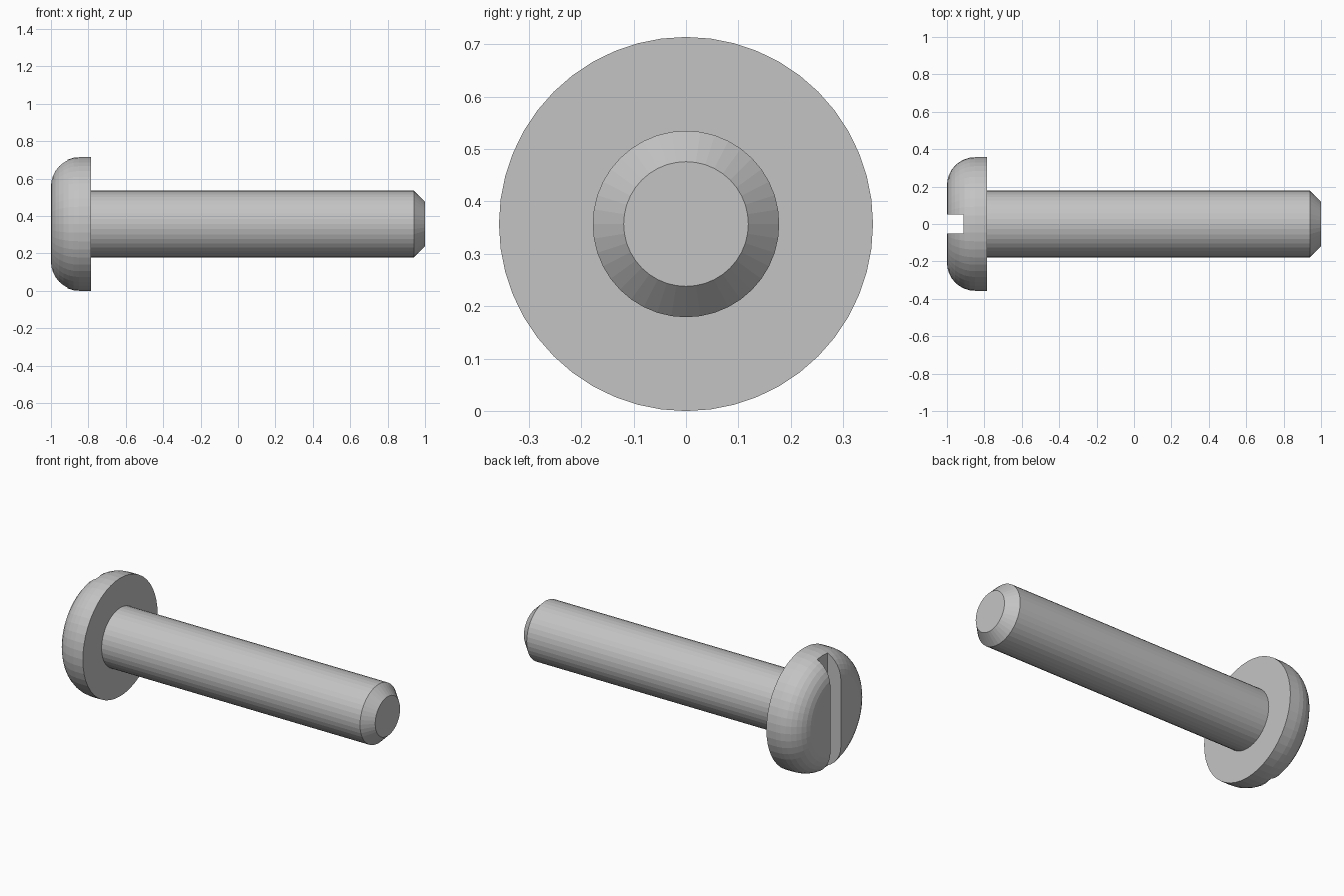
import bpy
import bmesh
import math
from mathutils import Matrix, Vector

if "Cube" in bpy.data.objects:
    bpy.data.objects.remove(bpy.data.objects["Cube"], do_unlink=True)

HEAD_R, SHAFT_R, TIP_R = 0.357, 0.178, 0.119
FACE_X, SEAT_X, CHAMFER_X, TIP_X = -1.0, -0.787, 0.94, 1.0
FILLET, SLOT_DEPTH, SLOT_WIDTH = 0.15, 0.088, 0.1

steel = bpy.data.materials.new("light grey steel")
steel.use_nodes = True
grey = (0.55, 0.55, 0.55, 1)
steel.diffuse_color = grey
steel.node_tree.nodes["Principled BSDF"].inputs["Base Color"].default_value = grey


def make_object(name, bm):
    bmesh.ops.recalc_face_normals(bm, faces=bm.faces)
    mesh = bpy.data.meshes.new(name)
    bm.to_mesh(mesh)
    bm.free()
    mesh.materials.append(steel)
    obj = bpy.data.objects.new(name, mesh)
    bpy.context.collection.objects.link(obj)
    return obj


def turned(name, profile, segments):
    """Closed solid turned about the screw axis from (x, radius) points."""
    bm = bmesh.new()
    rings = []
    for x, r in profile:
        angles = [math.tau * i / segments for i in range(segments)]
        rings.append([bm.verts.new((x, r * math.sin(a), HEAD_R + r * math.cos(a)))
                      for a in angles])
    for a, b in zip(rings, rings[1:]):
        for i in range(segments):
            j = (i + 1) % segments
            bm.faces.new((a[i], a[j], b[j], b[i]))
    bm.faces.new(rings[0])
    bm.faces.new(rings[-1])
    return make_object(name, bm)


# Pan head with a rounded rim
steps = 8
rim = []
for i in range(steps + 1):
    a = math.pi / 2 * i / steps
    rim.append((FACE_X + FILLET * (1 - math.cos(a)),
                HEAD_R - FILLET * (1 - math.sin(a))))
head = turned("screw_head", rim + [(SEAT_X, HEAD_R)], 48)

# Plain shaft with a chamfered tip
turned("screw_shaft", [(SEAT_X - 0.02, SHAFT_R), (CHAMFER_X, SHAFT_R),
                       (TIP_X, TIP_R)], 40)

# Straight driver slot, cut across the full height of the head
bm = bmesh.new()
size = Vector((2 * SLOT_DEPTH, SLOT_WIDTH, 1))
bmesh.ops.create_cube(bm, size=1, matrix=Matrix.Translation((FACE_X, 0, HEAD_R))
                      @ Matrix.Diagonal(size).to_4x4())
cutter = make_object("slot_cutter", bm)
cutter.hide_render = True
cutter.hide_viewport = True

cut = head.modifiers.new("slot", "BOOLEAN")
cut.operation = "DIFFERENCE"
cut.solver = "EXACT"
cut.object = cutter
depsgraph = bpy.context.evaluated_depsgraph_get()
slotted = bpy.data.meshes.new_from_object(head.evaluated_get(depsgraph))
head.modifiers.clear()
head.data = slotted
bpy.data.objects.remove(cutter, do_unlink=True)
